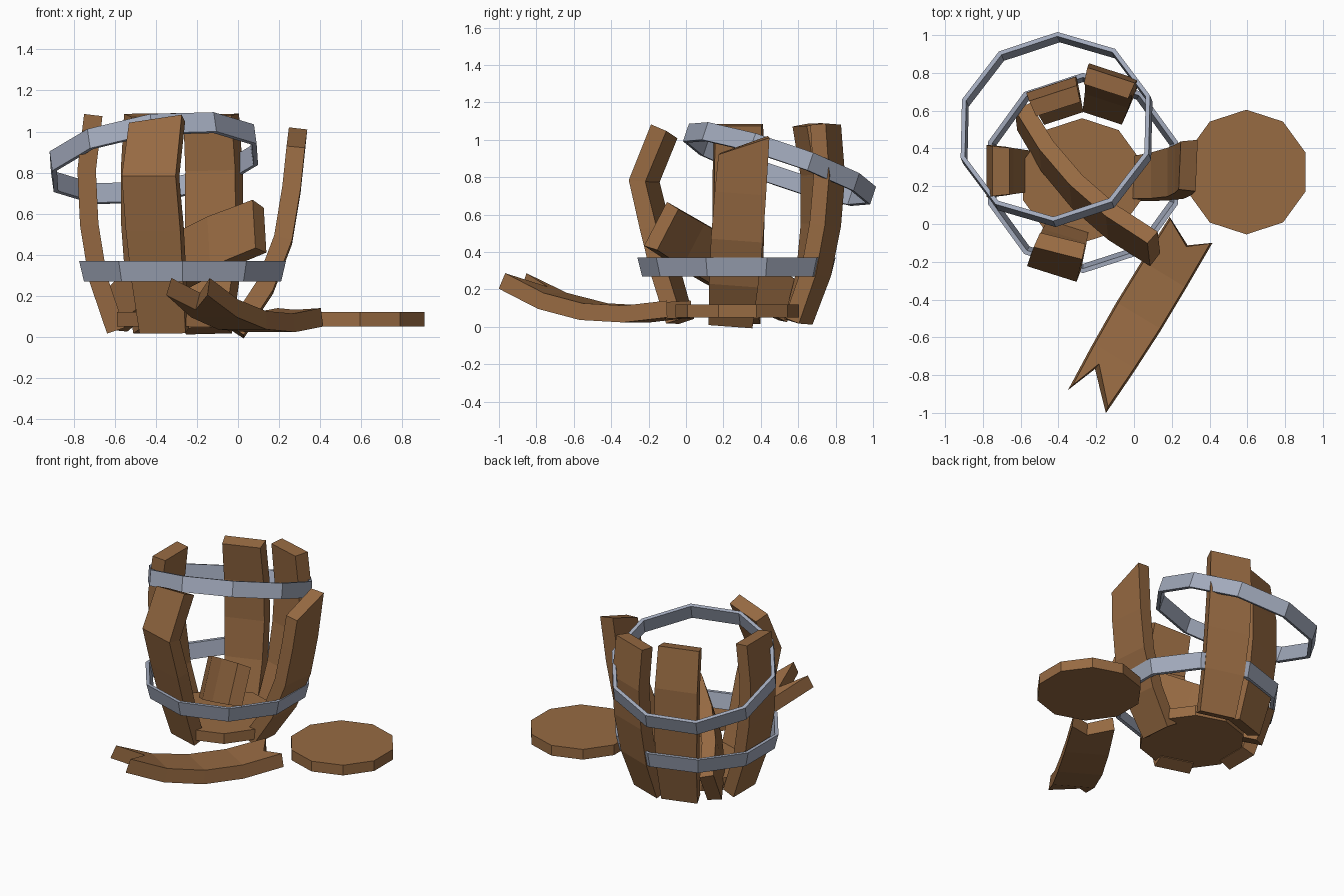
import bpy, bmesh
from math import sin, cos, radians
from mathutils import Vector

if "Cube" in bpy.data.objects:
    bpy.data.objects.remove(bpy.data.objects["Cube"])


def material(name, rgb):
    m = bpy.data.materials.new(name)
    m.diffuse_color = (*rgb, 1)
    m.use_nodes = True
    m.node_tree.nodes["Principled BSDF"].inputs["Base Color"].default_value = m.diffuse_color
    return m


WOOD = material("wood", (0.31, 0.145, 0.055))
IRON = material("iron", (0.36, 0.40, 0.50))


def finish(name, bm, mat):
    bmesh.ops.recalc_face_normals(bm, faces=bm.faces)
    mesh = bpy.data.meshes.new(name)
    bm.to_mesh(mesh)
    bm.free()
    mesh.materials.append(mat)
    ob = bpy.data.objects.new(name, mesh)
    bpy.context.collection.objects.link(ob)
    return ob


FLAT = ((-1, 0), (1, 0))


def stave(name, start, end, bulge, sag=(0, .06, .075, .06, 0),
          start_cut=FLAT, end_cut=FLAT, thick=.09):
    """Bowed plank; cuts are (position across width, extension along length)."""
    a, b = Vector(start), Vector(end)
    axis = (b - a).normalized()
    out = Vector(bulge)
    out = (out - axis * out.dot(axis)).normalized()
    side = axis.cross(out)
    n = len(sag)
    path = [a.lerp(b, i / (n - 1)) + out * s for i, s in enumerate(sag)]
    widths = (.235, .262, .278, .275, .265)
    bm = bmesh.new()
    rings = []
    for i, p in enumerate(path):
        tan = (path[min(i + 1, n - 1)] - path[max(i - 1, 0)]).normalized()
        nor = side.cross(tan)
        if nor.dot(out) < 0:
            nor = -nor
        if i == 0:
            cols = start_cut
        elif i == n - 1:
            cols = end_cut
        else:
            cols = [(u, 0) for u in ((-1, 1) if len(end_cut) == 2 else (-1, .1, 1))]
        ring = []
        for face, taper, seq in ((1, 1, cols), (-1, .93, list(cols)[::-1])):
            for u, ext in seq:
                ring.append(bm.verts.new(p + nor * face * thick / 2 + tan * ext
                                         + side * u * taper * widths[i] / 2))
        rings.append(ring)
    k = len(rings[0])
    for r, s in zip(rings, rings[1:]):
        for j in range(k):
            bm.faces.new((r[j], r[(j + 1) % k], s[(j + 1) % k], s[j]))
    for ring in (rings[0], rings[-1]):
        h = k // 2
        for j in range(h - 1):
            bm.faces.new((ring[j], ring[j + 1], ring[k - 2 - j], ring[k - 1 - j]))
    return finish(name, bm, WOOD)


def decagon(r, z):
    return [Vector((r * cos(radians(90 + 36 * i)), r * sin(radians(90 + 36 * i)), z))
            for i in range(10)]


def hoop(name, loc, r_low, r_high, normal=(0, 0, 1), h=.05, t=.024):
    bm = bmesh.new()
    loops = [[bm.verts.new(v) for v in decagon(r, z)] for r, z in
             ((r_low, -h), (r_high, h), (r_high - t, h), (r_low - t, -h))]
    for a in range(4):
        p, q = loops[a], loops[(a + 1) % 4]
        for i in range(10):
            j = (i + 1) % 10
            bm.faces.new((p[i], p[j], q[j], q[i]))
    ob = finish(name, bm, IRON)
    ob.location = loc
    ob.rotation_mode = 'QUATERNION'
    ob.rotation_quaternion = Vector((0, 0, 1)).rotation_difference(Vector(normal))
    return ob


def disc(name, loc):
    bm = bmesh.new()
    lo, hi = ([bm.verts.new(v) for v in decagon(.33, z)] for z in (-.035, .035))
    bm.faces.new(lo)
    bm.faces.new(hi)
    for i in range(10):
        j = (i + 1) % 10
        bm.faces.new((lo[i], lo[j], hi[j], hi[i]))
    finish(name, bm, WOOD).location = loc


# Standing staves
stave("left_stave", (-.595, .28, .03), (-.705, .28, 1.08), (-1, 0, 0))
stave("front_stave", (-.355, -.03, .03), (-.39, -.115, 1.045), (-.3, -.95, 0),
      sag=(0, .055, .095, .135, 0), end_cut=((-1, -.02), (1, .02)))
stave("right_stave", (-.01, .24, .025), (.287, .31, .97), (1, 0, 0),
      sag=(0, .07, .085, .05, 0), end_cut=((-1, -.055), (1, .055)))
stave("back_right_stave", (-.155, .60, .03), (-.135, .745, 1.08), (.31, .95, 0))
stave("back_left_stave", (-.385, .60, .03), (-.415, .65, 1.08), (-.31, .95, 0))

# Loose staves: one fallen inside, one splintered on the ground
stave("fallen_stave", (-.585, .57, .13), (.105, -.13, .535), (-.765, -.588, .26),
      sag=(0, .06, .08, .06, 0))
stave("ground_stave", (-.24, -.925, .245), (.30, -.035, .095), (0, 0, -1),
      sag=(0, .07, .09, .065, 0),
      start_cut=((-1, 0), (.45, .184), (1, 0)),
      end_cut=((-1, 0), (-.2, -.08), (1, 0)))

# Iron hoops
hoop("lower_hoop", (-.27, .27, .32), .505, .53)
hoop("loose_upper_hoop", (-.41, .50, .87), .528, .528, (-.14, .34, 1))

# Barrel bottom and lid
disc("barrel_bottom", (-.275, .23, .085))
disc("barrel_lid", (.595, .275, .085))
